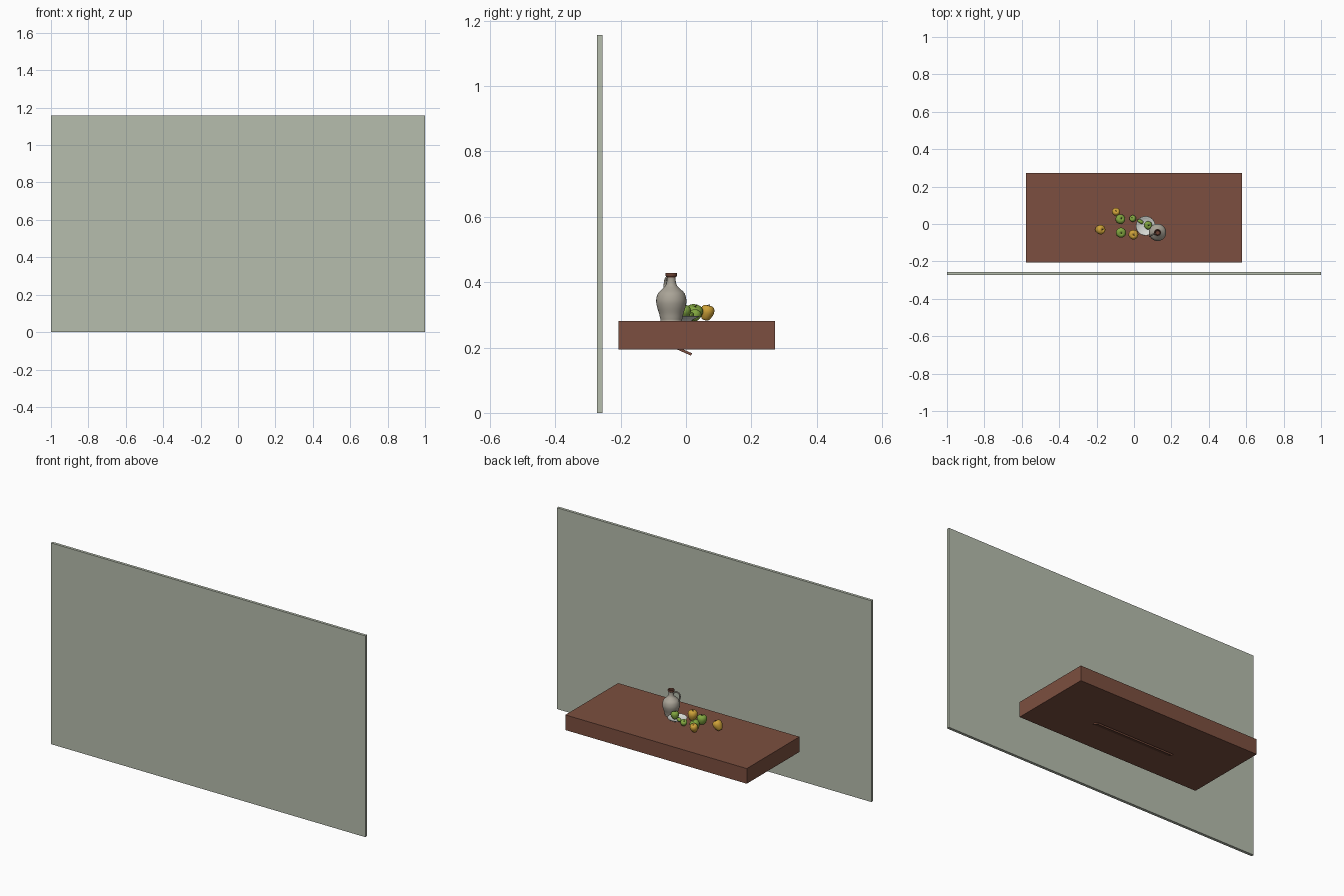
import bpy, bmesh, math
from mathutils import Vector, Matrix

if "Cube" in bpy.data.objects:
    bpy.data.objects.remove(bpy.data.objects["Cube"])


def mat(name, rgb):
    m = bpy.data.materials.new(name)
    m.diffuse_color = (*rgb, 1)
    m.use_nodes = True
    m.node_tree.nodes["Principled BSDF"].inputs["Base Color"].default_value = m.diffuse_color
    return m


WALL = mat("sage_wall", (0.47, 0.51, 0.42))
WOOD = mat("red_brown_wood", (0.20, 0.078, 0.05))
CLAY = mat("grey_clay", (0.40, 0.37, 0.31))
RIM = mat("brown_rim", (0.15, 0.055, 0.035))
WHITE = mat("plate_white", (0.68, 0.70, 0.66))
GREEN = mat("apple_green", (0.22, 0.38, 0.05))
YELLOW = mat("quince_yellow", (0.62, 0.36, 0.04))
STEM = mat("stem_brown", (0.06, 0.035, 0.02))

TOP = 0.281  # height of the table top


def finish(bm, name, mats, smooth=True):
    me = bpy.data.meshes.new(name)
    bmesh.ops.recalc_face_normals(bm, faces=bm.faces)
    bm.to_mesh(me)
    bm.free()
    for m in mats:
        me.materials.append(m)
    ob = bpy.data.objects.new(name, me)
    bpy.context.collection.objects.link(ob)
    if smooth:
        bpy.context.view_layer.objects.active = ob
        ob.select_set(True)
        bpy.ops.object.shade_smooth_by_angle(angle=math.radians(40))
        ob.select_set(False)
    return ob


def box(name, lo, hi, m, tilt=0):
    lo, hi = Vector(lo), Vector(hi)
    bm = bmesh.new()
    bmesh.ops.create_cube(bm, size=1, matrix=Matrix.Translation((lo + hi) / 2)
                          @ Matrix.Rotation(tilt, 4, 'X') @ Matrix.Diagonal((*(hi - lo), 1)))
    return finish(bm, name, [m], False)


def curve_through(pts, steps=4):
    """Catmull-Rom points through a short list."""
    p = [Vector(q) for q in pts]
    p = [p[0]] + p + [p[-1]]
    out = []
    for i in range(1, len(p) - 2):
        a, b, c, d = p[i - 1:i + 3]
        for s in range(steps):
            t = s / steps
            out.append(0.5 * (2 * b + (c - a) * t + (2 * a - 5 * b + 4 * c - d) * t * t
                              + (3 * b - a - 3 * c + d) * t ** 3))
    return out + [p[-2]]


def lathe(name, pts, loc, mats, rule=None, steps=4, segs=32, tilt=(0, 0), scale=(1, 1, 1)):
    prof = curve_through(pts, steps) if steps > 1 else [Vector(q) for q in pts]
    bm = bmesh.new()
    vs = [bm.verts.new((max(q[0], 0), 0, q[1])) for q in prof]
    es = [bm.edges.new(e) for e in zip(vs, vs[1:])]
    bmesh.ops.spin(bm, geom=vs + es, axis=(0, 0, 1), cent=(0, 0, 0),
                   angle=2 * math.pi, steps=segs, use_duplicate=False)
    bmesh.ops.remove_doubles(bm, verts=bm.verts, dist=1e-5)
    if rule:
        for f in bm.faces:
            f.material_index = rule(f.calc_center_median())
    bm.transform(Matrix.Translation(loc) @ Matrix.Rotation(tilt[1], 4, 'Z')
                 @ Matrix.Rotation(tilt[0], 4, 'X') @ Matrix.Diagonal((*scale, 1)))
    return finish(bm, name, mats)


def tube(name, pts, r, m):
    cu = bpy.data.curves.new(name, 'CURVE')
    cu.dimensions = '3D'
    cu.bevel_depth = r
    cu.bevel_resolution = 3
    cu.use_fill_caps = True
    sp = cu.splines.new('POLY')
    path = curve_through(pts, 5)
    sp.points.add(len(path) - 1)
    for a, b in zip(sp.points, path):
        a.co = (*b, 1)
    sp.use_smooth = True
    cu.materials.append(m)
    ob = bpy.data.objects.new(name, cu)
    bpy.context.collection.objects.link(ob)


# Back panel, thick table top, and the tilted batten poking out underneath
box("wall_panel", (-1, -0.272, 0), (1, -0.256, 1.157), WALL)
box("table_top", (-0.577, -0.207, 0.194), (0.577, 0.272, TOP), WOOD)
box("under_batten", (-0.24, -0.027, 0.184), (0.25, 0.019, 0.192), WOOD, -0.42)

# Clay jug with hollow brown mouth
JX, JY = 0.126, -0.045
lathe("jug", [(0, 0), (0.030, 0), (0.033, 0.004), (0.037, 0.022), (0.044, 0.045), (0.0462, 0.064),
              (0.041, 0.084), (0.028, 0.098), (0.018, 0.108), (0.014, 0.120), (0.0135, 0.134),
              (0.0175, 0.138), (0.0175, 0.146), (0.012, 0.146), (0.010, 0.125), (0, 0.122)],
      (JX, JY, TOP), [CLAY, RIM], lambda c: int(c.z > 0.134 or (c.z > 0.12 and c.xy.length < 0.012)))
tube("jug_handle", [(JX + d * -0.91, JY + d * -0.41, TOP + z) for d, z in
                    ((0.012, 0.126), (0.026, 0.134), (0.042, 0.126), (0.047, 0.108),
                     (0.043, 0.088), (0.037, 0.080))], 0.0042, CLAY)

# Shallow plate
lathe("plate", [(0, 0), (0.026, 0), (0.029, 0.003), (0.050, 0.013), (0.051, 0.015), (0.048, 0.0155),
                (0.030, 0.007), (0, 0.005)], (0.062, -0.010, TOP), [WHITE], steps=2, segs=40)

# Fruit: apple profile of unit radius, wider above the middle
APPLE = [(0, -0.80), (0.25, -0.92), (0.55, -0.78), (0.85, -0.30), (1.0, 0.22), (0.88, 0.68),
         (0.55, 0.93), (0.22, 0.90), (0, 0.70)]
FRUIT = [  # name, x, y, base height, radius, lean, turn, colour
    ("green_apple_front", -0.070, -0.045, 0, 0.027, 0.2, 0.5, GREEN),
    ("green_apple_back", -0.075, 0.025, 0, 0.026, 0.4, 2.0, GREEN),
    ("small_green_fruit", -0.005, 0.028, 0, 0.018, 0.5, 4.0, GREEN),
    ("green_fruit_on_plate", 0.074, -0.006, 0.006, 0.022, 0.3, 1.0, GREEN),
    ("yellow_fruit_middle", -0.003, -0.056, 0, 0.026, 0.1, 0.0, YELLOW),
    ("yellow_fruit_back", -0.096, 0.064, 0.002, 0.0215, 0.25, 3.0, YELLOW),
    ("yellow_fruit_side", -0.183, -0.030, 0, 0.0255, 0.6, 1.5, YELLOW),
]
for name, x, y, z, r, lean, turn, m in FRUIT:
    c = Vector((x, y, TOP + z + r * 0.92))
    tall = 1.15 if m is YELLOW else 1.0
    c.z += r * 0.92 * (tall - 1)
    lathe(name, APPLE, c, [m], tilt=(lean, turn), scale=(r, r, r * tall), steps=3, segs=24)
    rot = Matrix.Rotation(turn, 3, 'Z') @ Matrix.Rotation(lean, 3, 'X')
    tube(name + "_stem", [c + rot @ Vector((dx * r, 0, h * r * tall)) for dx, h in
                          ((0, 0.65), (0.04, 0.9), (0.14, 1.12))], r * 0.05, STEM)

# Small oblong green fruit resting on the plate rim
lathe("oblong_green_fruit", APPLE, (0.033, 0.014, TOP + 0.019), [GREEN],
      tilt=(math.pi / 2, 1.1), scale=(0.010, 0.010, 0.018), steps=3, segs=20)
